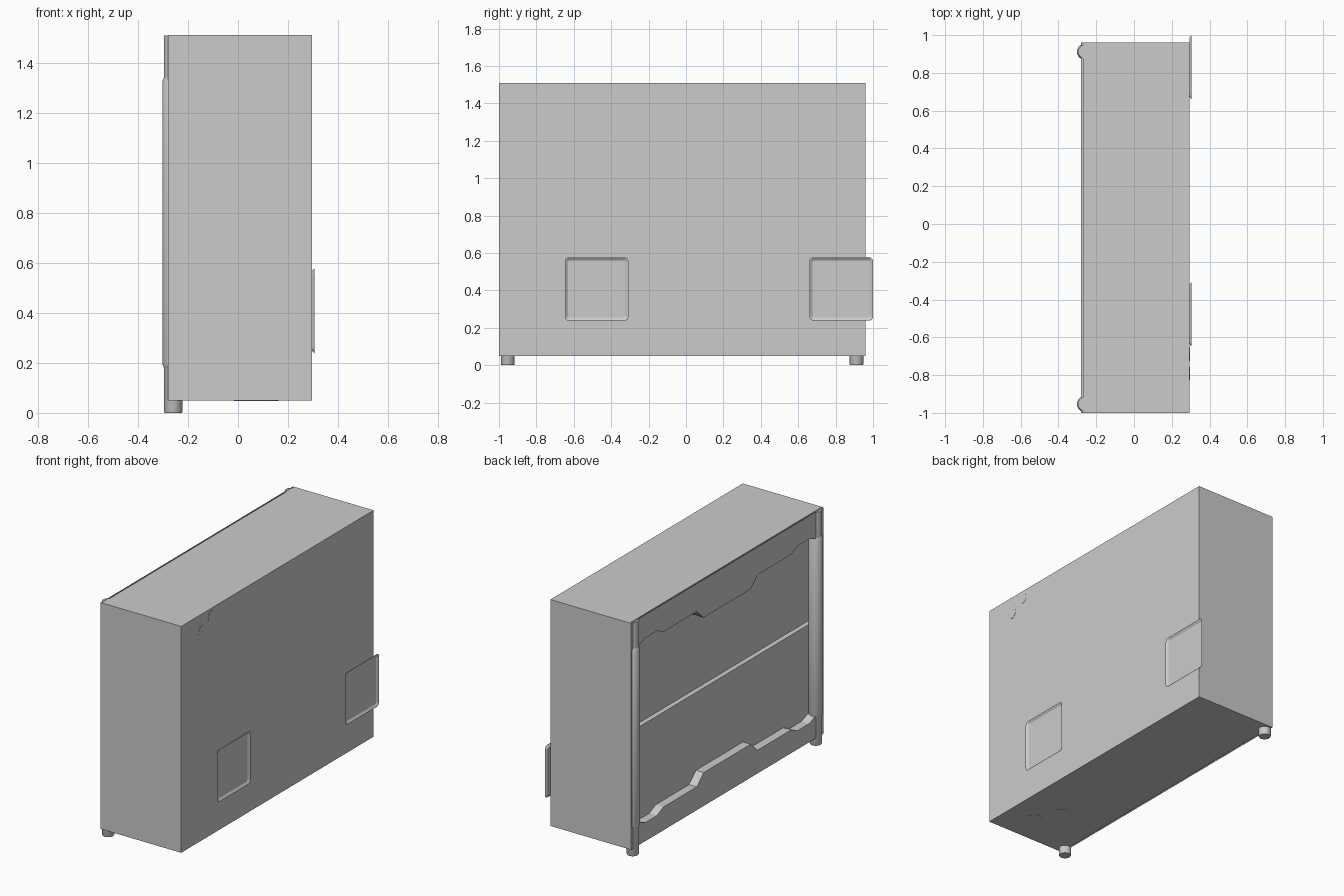
import bpy, bmesh, math
from mathutils import Matrix, Vector

cube = bpy.data.objects.get("Cube")
if cube:
    bpy.data.objects.remove(cube, do_unlink=True)

grey = bpy.data.materials.new("plain grey")
grey.use_nodes = True
COLOUR = (0.6, 0.6, 0.6, 1)
grey.diffuse_color = COLOUR
grey.node_tree.nodes["Principled BSDF"].inputs["Base Color"].default_value = COLOUR


def finish(name, bm, smooth=False):
    bmesh.ops.recalc_face_normals(bm, faces=bm.faces)
    mesh = bpy.data.meshes.new(name)
    bm.to_mesh(mesh)
    bm.free()
    mesh.materials.append(grey)
    obj = bpy.data.objects.new(name, mesh)
    bpy.context.collection.objects.link(obj)
    if smooth:
        bpy.ops.object.select_all(action='DESELECT')
        obj.select_set(True)
        bpy.context.view_layer.objects.active = obj
        bpy.ops.object.shade_smooth_by_angle(angle=math.radians(30))
    return obj


def box(name, low, high):
    bm = bmesh.new()
    bmesh.ops.create_cube(bm, size=1)
    low, high = Vector(low), Vector(high)
    bmesh.ops.scale(bm, vec=high - low, verts=bm.verts)
    bmesh.ops.translate(bm, vec=(low + high) / 2, verts=bm.verts)
    return finish(name, bm)


def loft(name, loops, smooth=True):
    """Skin a list of point loops and cap both ends."""
    bm = bmesh.new()
    rings = [[bm.verts.new(p) for p in loop] for loop in loops]
    count = len(rings[0])
    bm.faces.new(rings[0])
    bm.faces.new(rings[-1])
    for a, b in zip(rings, rings[1:]):
        for i in range(count):
            j = (i + 1) % count
            bm.faces.new((a[i], a[j], b[j], b[i]))
    return finish(name, bm, smooth)


def turned(name, x, y, profile, sides=32):
    """Round upright part from (radius, height) pairs."""
    angles = [math.tau * i / sides for i in range(sides)]
    return loft(name, [[(x + r * math.cos(a), y + r * math.sin(a), z)
                        for a in angles] for r, z in profile])


def disc(name, centre, radius, turn):
    bm = bmesh.new()
    bmesh.ops.create_cone(bm, cap_ends=True, segments=24, radius1=radius,
                          radius2=radius, depth=0.003,
                          matrix=Matrix.Translation(centre) @ turn)
    return finish(name, bm)


def slab(name, outline, x0, x1):
    """Extrude a y-z outline along x."""
    return loft(name, [[(x, y, z) for y, z in outline] for x in (x0, x1)], False)


# Cabinet body, whose open face is the deeper upper panel, and thin end walls
FRONT, LOWER, UPPER, SIDE = -0.28, -0.225, -0.197, 0.295
LOW, TOP, SLOT = 0.05, 1.51, 0.012
Y0, Y1 = -1.0, 0.96
MID = (Y0 + Y1) / 2
box("cabinet_body", (UPPER, Y0, LOW), (SIDE, Y1, TOP))
box("front_end_wall", (FRONT, Y0, LOW), (UPPER, Y0 + 0.008, TOP))
box("back_end_wall", (FRONT, Y1 - 0.008, LOW), (UPPER, Y1, TOP))
box("lower_panel", (LOWER, Y0, LOW), (UPPER, Y1, 0.755))

# Shaped rails: offset from the middle, and height of the edge
half = [(0.24, 0.265), (0.31, 0.2), (0.65, 0.2), (0.715, 0.17),
        (0.835, 0.17), (0.9, 0.195), (0.972, 0.195)]
edge = [(MID - a, h) for a, h in reversed(half)] + [(MID + a, h) for a, h in half]
base = LOW + SLOT
lower = edge + [(Y1 - 0.008, base), (Y0 + 0.008, base)]
slab("lower_rail", lower, FRONT, LOWER)
slab("upper_rail", [(y, TOP - SLOT if h == base else 1.53 - h) for y, h in lower],
     FRONT, UPPER)

# Narrow slot between each rail's lip and the body
for label, z in (("lower", LOW), ("upper", TOP - SLOT)):
    box(label + "_lip", (FRONT, Y0, z), (FRONT + 0.002, Y1, z + SLOT))
    box(label + "_filler", (-0.27, Y0, z), (UPPER, Y1, z + SLOT))

# Middle slat with a lowered centre tab
slab("middle_slat", [(Y0 + 0.02, 0.77), (Y1 - 0.02, 0.77), (Y1 - 0.02, 0.75),
                     (MID + 0.28, 0.75), (MID + 0.21, 0.72), (MID - 0.21, 0.72),
                     (MID - 0.28, 0.75), (Y0 + 0.02, 0.75)], LOWER - 0.004, UPPER)

# Corner posts ending in feet, with wider chamfered sleeves
for label, y in (("front", -0.953), ("back", 0.912)):
    turned(label + "_post", -0.259, y,
           [(0.034, 0), (0.037, 0.006), (0.037, TOP - 0.002)])
    turned(label + "_sleeve", -0.259, y,
           [(0.037, 0.18), (0.043, 0.195), (0.043, 1.325), (0.037, 1.34)])


# Flared shallow trays on the closed side
def rounded_square(x, cy, cz, size, r):
    points = []
    for i in range(20):
        quarter, step = divmod(i, 5)
        a = math.radians(90 * quarter + 22.5 * step)
        sy = 1 if quarter in (0, 3) else -1
        sz = 1 if quarter < 2 else -1
        points.append((x, cy + sy * (size - r) + r * math.cos(a),
                       cz + sz * (size - r) + r * math.sin(a)))
    return points


for label, cy in (("front", -0.478), ("back", 0.83)):
    loft(label + "_tray", [rounded_square(x, cy, 0.408, size, r) for x, size, r in
                           ((0.296, 0.153, 0.012), (0.305, 0.166, 0.02),
                            (0.305, 0.17, 0.022), (0.293, 0.156, 0.014))], False)

# Small flush discs on the closed side and underneath
sideways = Matrix.Rotation(math.pi / 2, 4, 'Y')
for i, (y, z) in enumerate(((-0.69, 1.46), (-0.79, 1.4))):
    disc(f"side_disc_{i + 1}", (SIDE, y, z), 0.035, sideways)
for i, (x, y) in enumerate(((0.117, -0.794), (0.03, -0.63))):
    disc(f"bottom_disc_{i + 1}", (x, y, LOW), 0.045, Matrix())
